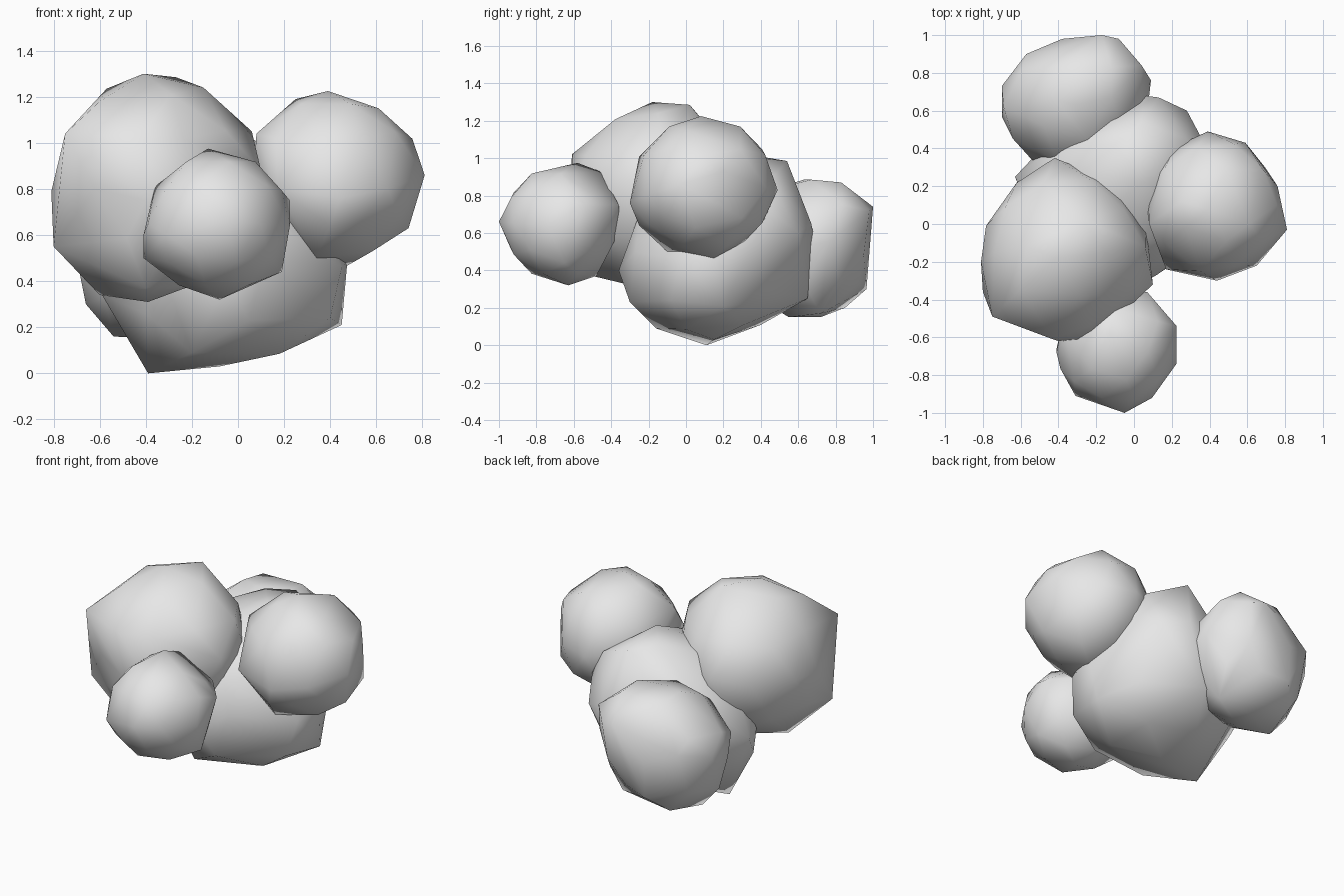
import bpy, bmesh
from mathutils import Vector

mat = bpy.data.materials.new("pale grey")
mat.diffuse_color = (0.8, 0.8, 0.8, 1)


def lump(name, centre, radii, corners):
    """Low-poly ball: the vertex nearest each corner is pulled onto it, kept convex."""
    bm = bmesh.new()
    bmesh.ops.create_icosphere(bm, subdivisions=2, radius=1)
    c = Vector(centre)
    free = [Vector([a * r for a, r in zip(v.co, radii)]) + c for v in bm.verts]
    bm.free()
    pts = []
    for p in map(Vector, corners):
        gap = lambda q: ((q - c).normalized() - (p - c).normalized()).length
        near = min(free, key=gap)
        if gap(near) < 0.35:
            free.remove(near)
        pts.append(p)
    bm = bmesh.new()
    for p in pts + free:
        bm.verts.new(p)
    bmesh.ops.convex_hull(bm, input=bm.verts)
    bmesh.ops.delete(bm, geom=[v for v in bm.verts if not v.link_faces], context='VERTS')
    bmesh.ops.recalc_face_normals(bm, faces=bm.faces)
    for f in bm.faces:
        f.smooth = True
    me = bpy.data.meshes.new(name)
    bm.to_mesh(me)
    bm.free()
    me.materials.append(mat)
    ob = bpy.data.objects.new(name, me)
    bpy.context.collection.objects.link(ob)


# Large lump on the upper left
lump("large_left_lump", (-0.36, -0.15, 0.80), (0.445, 0.455, 0.48), [
    (-0.75, -0.49, 1.04), (-0.41, -0.18, 1.30), (-0.27, 0.02, 1.285), (-0.57, -0.12, 1.235),
    (-0.81, -0.20, 0.79), (-0.80, -0.36, 0.55), (-0.39, -0.25, 0.31), (-0.42, 0.35, 0.85),
    (-0.43, -0.61, 1.02), (-0.40, -0.62, 0.75), (-0.21, -0.61, 0.75), (0.10, -0.32, 0.88),
    (0.06, -0.12, 1.05), (-0.15, -0.15, 1.24), (-0.40, -0.50, 0.37), (-0.60, -0.20, 0.34),
    (-0.60, -0.35, 1.18)])

# Right lump
lump("right_lump", (0.43, 0.10, 0.85), (0.365, 0.38, 0.375), [
    (0.39, 0.08, 1.225), (0.61, 0.0, 1.15), (0.81, -0.03, 0.86), (0.76, 0.20, 0.93),
    (0.74, 0.05, 0.63), (0.44, -0.30, 0.76), (0.65, -0.22, 0.80), (0.39, 0.49, 0.83),
    (0.59, 0.43, 0.84), (0.47, 0.15, 0.465), (0.35, -0.25, 1.01), (0.07, 0.08, 0.88),
    (0.08, 0.0, 1.04), (0.25, 0.12, 1.19), (0.17, -0.24, 0.80), (0.40, -0.25, 0.64),
    (0.34, -0.10, 0.50)])

# Small lump at the front
lump("front_lump", (-0.09, -0.67, 0.65), (0.315, 0.31, 0.315), [
    (-0.05, -1.0, 0.66), (-0.31, -0.91, 0.60), (-0.13, -0.58, 0.975), (-0.41, -0.68, 0.60),
    (-0.08, -0.63, 0.32), (0.225, -0.74, 0.64), (0.225, -0.54, 0.75), (0.19, -0.65, 0.44),
    (-0.36, -0.60, 0.81), (0.07, -0.36, 0.75), (-0.12, -0.35, 0.62), (-0.10, -0.45, 0.925),
    (-0.10, -0.48, 0.37), (-0.41, -0.66, 0.50)])

# Lump at the back
lump("back_lump", (-0.31, 0.63, 0.52), (0.39, 0.36, 0.365), [
    (-0.17, 1.0, 0.74), (-0.08, 0.98, 0.72), (-0.38, 0.965, 0.30), (-0.38, 0.98, 0.53),
    (-0.10, 0.95, 0.48), (-0.70, 0.73, 0.56), (-0.70, 0.57, 0.50), (0.09, 0.76, 0.55),
    (-0.42, 0.66, 0.885), (-0.12, 0.67, 0.885), (-0.40, 0.83, 0.865), (-0.12, 0.83, 0.87),
    (0.04, 0.84, 0.75), (-0.54, 0.60, 0.16), (-0.35, 0.55, 0.15), (-0.30, 0.72, 0.15),
    (-0.05, 0.72, 0.17), (-0.57, 0.90, 0.60), (-0.66, 0.60, 0.30), (-0.48, 0.85, 0.20),
    (-0.69, 0.62, 0.68), (-0.64, 0.45, 0.60)])

# Central lump the others grow from, resting on one low corner
lump("central_lump", (-0.06, 0.16, 0.50), (0.49, 0.48, 0.46), [
    (-0.39, 0.11, 0.0), (-0.08, 0.15, 0.03), (0.18, 0.0, 0.085), (0.45, 0.20, 0.21),
    (0.475, 0.15, 0.49), (0.05, 0.68, 0.60), (0.28, 0.60, 0.60), (-0.10, 0.42, 1.005),
    (0.04, 0.54, 0.985), (0.28, 0.45, 0.88), (-0.05, -0.36, 0.40), (0.05, -0.30, 0.23),
    (-0.20, -0.16, 0.09), (0.12, -0.27, 0.50), (0.0, 0.65, 0.25), (-0.59, 0.15, 0.34),
    (0.36, 0.45, 0.72), (0.45, -0.03, 0.46), (0.40, -0.08, 0.24), (0.13, 0.67, 0.65),
    (0.06, 0.22, 1.02), (-0.26, 0.28, 0.95), (-0.63, 0.25, 0.48)])
